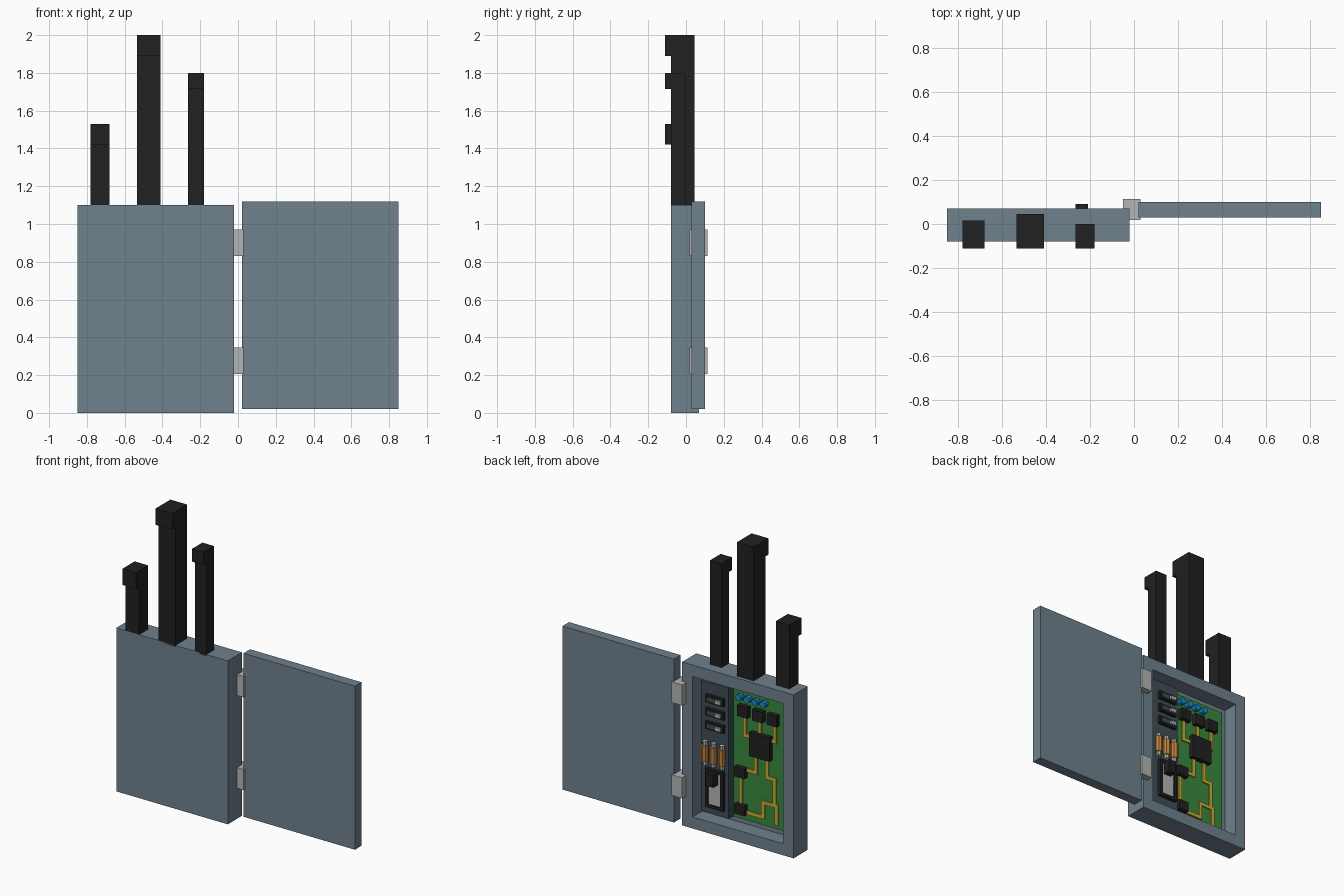
import bpy, bmesh
from mathutils import Vector

if "Cube" in bpy.data.objects:
    bpy.data.objects.remove(bpy.data.objects["Cube"])


def mat(name, rgb):
    m = bpy.data.materials.new(name)
    m.diffuse_color = (*rgb, 1)
    m.use_nodes = True
    m.node_tree.nodes["Principled BSDF"].inputs["Base Color"].default_value = m.diffuse_color
    return m


STEEL = mat("blue_grey_steel", (0.16, 0.22, 0.27))
DARK = mat("dark_panel", (0.05, 0.075, 0.095))
BLACK = mat("black_plastic", (0.015, 0.015, 0.015))
METAL = mat("light_metal", (0.45, 0.47, 0.47))
GREEN = mat("board_green", (0.04, 0.25, 0.05))
GOLD = mat("trace_yellow", (0.6, 0.42, 0.03))
BLUE = mat("capacitor_blue", (0.01, 0.25, 0.6))
COPPER = mat("fuse_copper", (0.5, 0.22, 0.05))


def finish(name, bm, m):
    bmesh.ops.recalc_face_normals(bm, faces=bm.faces)
    me = bpy.data.meshes.new(name)
    bm.to_mesh(me)
    bm.free()
    me.materials.append(m)
    ob = bpy.data.objects.new(name, me)
    bpy.context.collection.objects.link(ob)
    return ob


def add_box(bm, x, y, z):
    vs = bmesh.ops.create_cube(bm, size=1)["verts"]
    for v in vs:
        v.co = Vector([(r[0] + r[1]) / 2 + c * (r[1] - r[0]) for r, c in zip((x, y, z), v.co)])


def box(name, x, y, z, m):
    bm = bmesh.new()
    add_box(bm, x, y, z)
    return finish(name, bm, m)


def cylinder(name, loc, r, length, m, axis="Z", sides=8):
    bm = bmesh.new()
    bmesh.ops.create_cone(bm, cap_ends=True, segments=sides, radius1=r, radius2=r, depth=length)
    for v in bm.verts:
        if axis == "Y":
            v.co = Vector((v.co.x, v.co.z, v.co.y))
        v.co += Vector(loc)
    return finish(name, bm, m)


# Cabinet with a recess opening to the back
bm = bmesh.new()
add_box(bm, (-0.85, -0.02), (-0.08, 0.07), (0, 1.1))
bm.normal_update()
back = max(bm.faces, key=lambda f: f.calc_center_median().y)
bmesh.ops.inset_region(bm, faces=[back], thickness=0.11)
face = bmesh.ops.extrude_discrete_faces(bm, faces=[back])["faces"][0]
for v in face.verts:
    v.co.y -= 0.105
finish("cabinet", bm, STEEL)

# Open door and hinges
box("door", (0.02, 0.85), (0.03, 0.10), (0.02, 1.12), STEEL)
for i, (z0, z1) in enumerate([(0.205, 0.345), (0.83, 0.97)]):
    box(f"hinge_{i}", (-0.05, 0.03), (0.018, 0.113), (z0, z1), METAL)

# Cable conduits with a forward lip at the top
for i, (x0, x1, yb, top, lip) in enumerate([(-0.78, -0.68, 0.015, 1.53, 1.42),
                                            (-0.535, -0.41, 0.045, 2.0, 1.89),
                                            (-0.265, -0.18, 0.0, 1.8, 1.715)]):
    prof = [(yb, 1.09), (-0.08, 1.09), (-0.08, lip), (-0.112, lip), (-0.112, top), (yb, top)]
    bm = bmesh.new()
    f = bm.faces.new([bm.verts.new((x0, y, z)) for y, z in prof])
    ext = bmesh.ops.extrude_face_region(bm, geom=[f])["geom"]
    for v in ext:
        if isinstance(v, bmesh.types.BMVert):
            v.co.x = x1
    finish(f"conduit_{i}", bm, BLACK)

# Circuit board and raised switch panel
PCB, PANEL = -0.025, 0.026
box("circuit_board", (-0.74, -0.33), (-0.036, PCB), (0.11, 0.99), GREEN)
box("switch_panel", (-0.335, -0.13), (-0.036, PANEL), (0.11, 0.99), DARK)

# Chips: x, z of centre, width, height
chips = [(-0.424, 0.848, 0.075, 0.075), (-0.536, 0.848, 0.075, 0.075), (-0.642, 0.848, 0.075, 0.075),
         (-0.551, 0.645, 0.15, 0.16), (-0.402, 0.432, 0.075, 0.066), (-0.402, 0.182, 0.075, 0.066)]
for i, (x, z, w, h) in enumerate(chips):
    box(f"chip_{i}", (x - w / 2, x + w / 2), (PCB, PCB + 0.033), (z - h / 2, z + h / 2), BLACK)

# Yellow traces: right-angled runs of (x, z)
traces = [[(-0.424, 0.82), (-0.424, 0.68), (-0.49, 0.68)],
          [(-0.536, 0.82), (-0.536, 0.72)],
          [(-0.648, 0.82), (-0.648, 0.695), (-0.61, 0.695)],
          [(-0.506, 0.58), (-0.506, 0.45), (-0.43, 0.45)],
          [(-0.394, 0.41), (-0.394, 0.2)],
          [(-0.43, 0.165), (-0.56, 0.165), (-0.56, 0.265), (-0.66, 0.265), (-0.66, 0.15)],
          [(-0.59, 0.58), (-0.59, 0.44), (-0.645, 0.44), (-0.645, 0.265)]]
W = 0.012
for i, pts in enumerate(traces):
    bm = bmesh.new()
    for (xa, za), (xb, zb) in zip(pts, pts[1:]):
        add_box(bm, (min(xa, xb) - W, max(xa, xb) + W), (PCB - 0.004, PCB + 0.008),
                (min(za, zb) - W, max(za, zb) + W))
    finish(f"trace_{i}", bm, GOLD)

# Blue capacitors along the top of the board
for i in range(4):
    cylinder(f"capacitor_{i}", (-0.395 - i * 0.06, PCB + 0.017, 0.935), 0.022, 0.036, BLUE, "Y")

# Three breaker switches
for i in range(3):
    z = 0.888 - i * 0.09
    box(f"breaker_{i}", (-0.31, -0.175), (PANEL, PANEL + 0.02), (z - 0.026, z + 0.026), BLACK)
    box(f"breaker_slot_{i}", (-0.3, -0.19), (PANEL, PANEL + 0.023), (z - 0.014, z + 0.014), DARK)
    box(f"breaker_toggle_{i}", (-0.295, -0.255), (PANEL, PANEL + 0.036), (z - 0.012, z + 0.012), METAL)

# Three copper fuses with metal caps
for i in range(3):
    x = -0.17 - i * 0.063
    cylinder(f"fuse_{i}", (x, PANEL + 0.016, 0.52), 0.024, 0.11, COPPER)
    for side, z in (("lower", 0.455), ("upper", 0.585)):
        cylinder(f"fuse_cap_{side}_{i}", (x, PANEL + 0.014, z), 0.017, 0.03, METAL)

# Main switch: frame, metal plate and protruding handle
for n, xs in (("left", (-0.195, -0.175)), ("right", (-0.31, -0.29))):
    box(f"main_switch_side_{n}", xs, (PANEL, PANEL + 0.024), (0.16, 0.42), BLACK)
for n, zs in (("bottom", (0.16, 0.18)), ("top", (0.40, 0.42))):
    box(f"main_switch_{n}", (-0.31, -0.175), (PANEL, PANEL + 0.024), zs, BLACK)
box("main_switch_plate", (-0.29, -0.195), (PANEL - 0.005, PANEL + 0.014), (0.18, 0.40), METAL)
box("main_switch_handle", (-0.265, -0.21), (PANEL, 0.09), (0.325, 0.41), BLACK)
